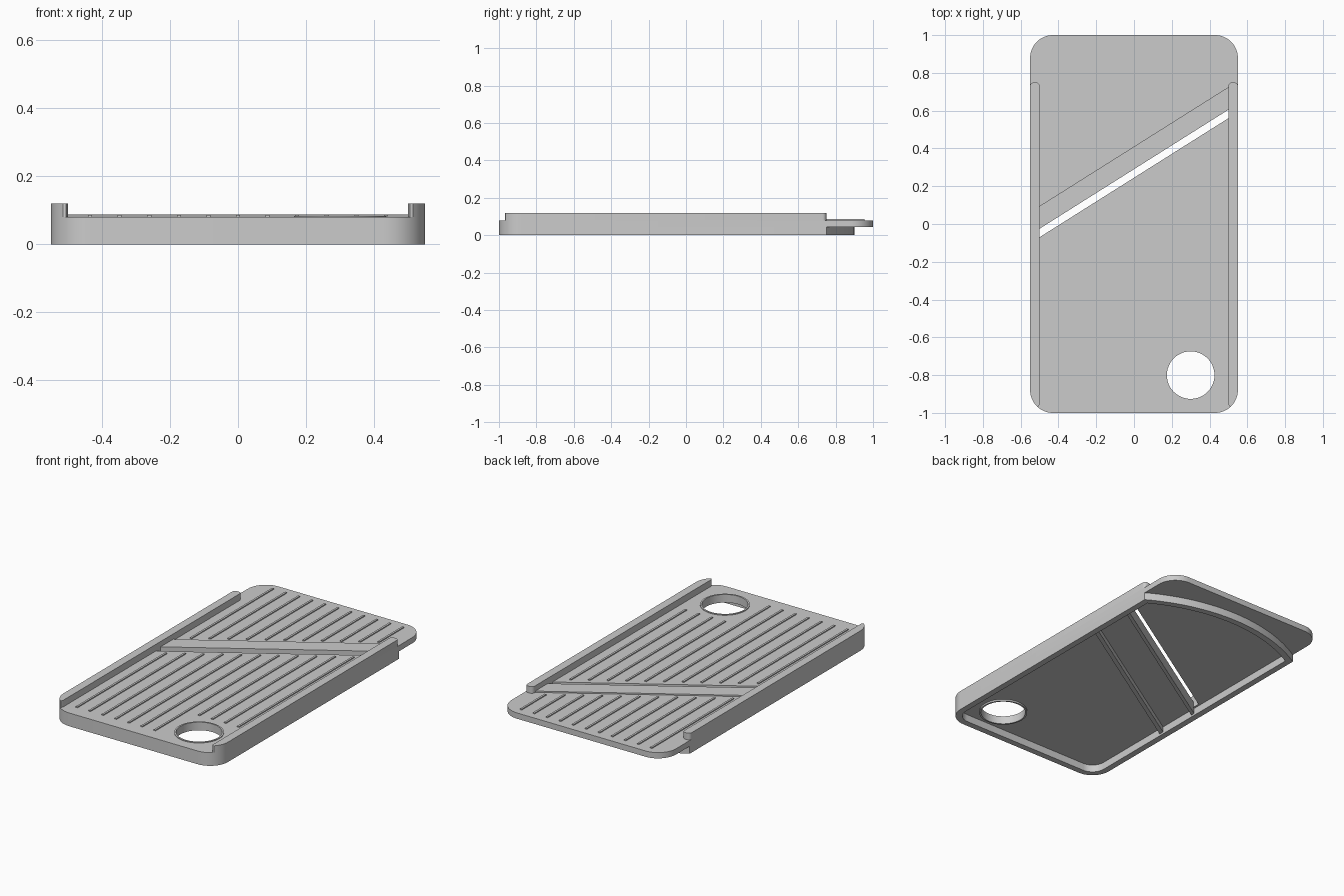
import bpy, math

if "Cube" in bpy.data.objects:
    bpy.data.objects.remove(bpy.data.objects["Cube"])

# One flat colour for the whole slicer
grey = bpy.data.materials.new("light_grey_plastic")
grey.diffuse_color = (0.6, 0.6, 0.6, 1)
grey.use_nodes = True
grey.node_tree.nodes["Principled BSDF"].inputs["Base Color"].default_value = grey.diffuse_color


def slab(name, loops, z0, z1):
    """Extrude closed 2D loops (inner loops become holes) from z0 to z1."""
    cu = bpy.data.curves.new(name, 'CURVE')
    cu.dimensions = '2D'
    cu.fill_mode = 'BOTH'
    cu.extrude = (z1 - z0) / 2
    for pts in loops:
        sp = cu.splines.new('POLY')
        sp.points.add(len(pts) - 1)
        for p, (x, y) in zip(sp.points, pts):
            p.co = (x, y, 0, 1)
        sp.use_cyclic_u = True
    ob = bpy.data.objects.new(name, cu)
    bpy.context.collection.objects.link(ob)
    bpy.ops.object.select_all(action='DESELECT')
    ob.select_set(True)
    bpy.context.view_layer.objects.active = ob
    bpy.ops.object.convert(target='MESH')
    ob = bpy.context.view_layer.objects.active
    ob.name = name
    for v in ob.data.vertices:
        v.co.z += (z0 + z1) / 2
    bpy.ops.object.mode_set(mode='EDIT')
    bpy.ops.mesh.select_all(action='SELECT')
    bpy.ops.mesh.remove_doubles(threshold=0.0001)
    bpy.ops.mesh.normals_make_consistent(inside=False)
    bpy.ops.object.mode_set(mode='OBJECT')
    ob.data.materials.clear()
    ob.data.materials.append(grey)
    bpy.ops.object.shade_smooth_by_angle(angle=math.radians(30))
    return ob


def arc(cx, cy, r, a0, a1, n=12):
    return [(cx + r * math.cos(math.radians(a0 + (a1 - a0) * i / n)),
             cy + r * math.sin(math.radians(a0 + (a1 - a0) * i / n))) for i in range(n + 1)]


def circle(cx, cy, r, n=48):
    return arc(cx, cy, r, 0, 360, n)[:-1]


def diag(x, y0):
    """Height of a diagonal line crossing x = 0 at y0."""
    return y0 + 0.63 * x


def band(lo, hi, w=0.5):
    return [(-w, diag(-w, lo)), (w, diag(w, lo)), (w, diag(w, hi)), (-w, diag(-w, hi))]


R = 0.12
HX, HY = 0.30, -0.80
SLOT_LO, SLOT_HI, BLADE_BACK = 0.245, 0.29, 0.41
front_left = arc(-0.55 + R, -1 + R, R, 180, 270)
front_right = arc(0.55 - R, -1 + R, R, 270, 360)

# Top plate with diagonal slot and hanging hole
outline = front_left + front_right + arc(0.55 - R, 1 - R, R, 0, 90) + arc(-0.55 + R, 1 - R, R, 90, 180)
slab("plate", [outline, band(SLOT_LO, SLOT_HI), circle(HX, HY, 0.13)], 0.045, 0.08)


# Skirt below the plate, closed at the back by a curved wall
def skirt_loop(d):
    r, hx = R - d, 0.55 - d
    rad = 1.083 - d
    cy = 0.90 - 1.083
    half = math.degrees(math.asin(hx / rad))
    return (arc(-0.55 + R, -1 + R, r, 180, 270) + arc(0.55 - R, -1 + R, r, 270, 360)
            + arc(0, cy, rad, 90 - half, 90 + half, 32))


slab("skirt", [skirt_loop(0), skirt_loop(0.038)], 0.0, 0.045)

# Raised side rails following the front corners
for s, side in ((1, "right"), (-1, "left")):
    pts = [(x, y) for x, y in front_right if x > 0.505]
    pts = [(0.50, -0.955), (0.506, -0.967)] + pts
    pts += arc(0.53, 0.73, 0.02, 0, 90, 5) + arc(0.52, 0.73, 0.02, 90, 180, 5)
    slab("rail_" + side, [[(s * x, y) for x, y in pts]], 0.08, 0.12)

# Cutting blade beside the slot
slab("blade", [band(SLOT_HI, BLADE_BACK)], 0.08, 0.088)

# Diagonal stiffening ribs underneath
slab("under_rib_slot", [band(SLOT_LO - 0.025, SLOT_LO, 0.512)], 0.012, 0.045)
slab("under_rib_front", [band(-0.06, -0.03, 0.512)], 0.012, 0.045)

# Collar around the hanging hole
slab("hole_collar", [circle(HX, HY, 0.136), circle(HX, HY, 0.126)], 0.035, 0.084)

# Guide ridges on both sides of the blade
for i in range(-5, 6):
    x, w = i * 0.087, 0.006
    spans = ((-0.62 if i > 1 else -0.92, diag(x, SLOT_LO - 0.035)),
             (diag(x, BLADE_BACK + 0.035), 0.955))
    for part, (y0, y1) in zip(("front", "back"), spans):
        slab(f"ridge_{part}_{i + 6}", [[(x - w, y0), (x + w, y0), (x + w, y1), (x - w, y1)]], 0.08, 0.086)
